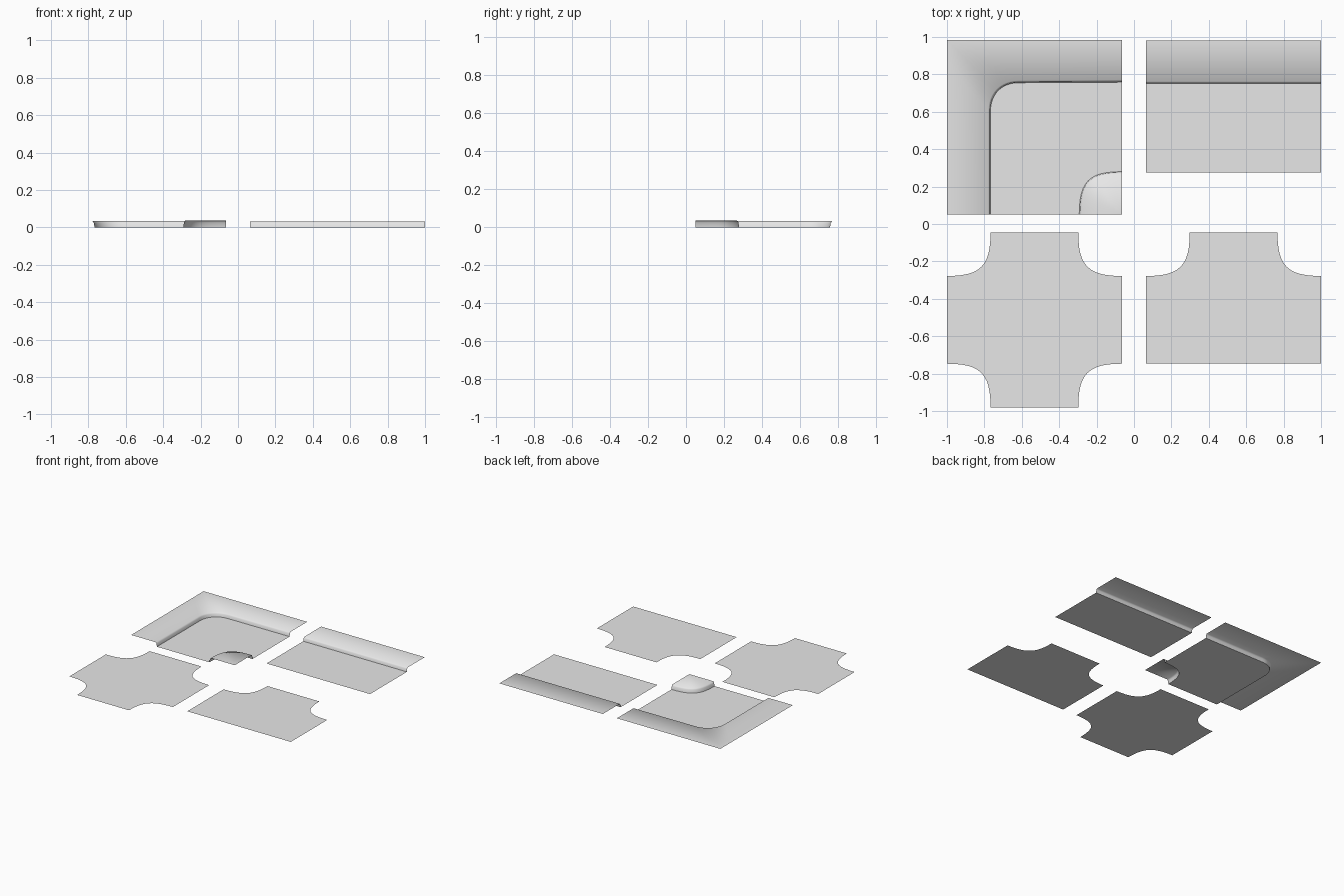
import bpy, bmesh
from mathutils import Vector
from mathutils.geometry import interpolate_bezier

cube = bpy.data.objects.get("Cube")
if cube:
    bpy.data.objects.remove(cube, do_unlink=True)

grey = bpy.data.materials.new("light grey")
grey.use_nodes = True
grey.diffuse_color = (0.8, 0.8, 0.8, 1)
grey.node_tree.nodes["Principled BSDF"].inputs["Base Color"].default_value = (0.8, 0.8, 0.8, 1)


def add_object(name, bm, smooth):
    bmesh.ops.remove_doubles(bm, verts=bm.verts, dist=0.0002)
    for face in bm.faces:
        face.smooth = smooth
    mesh = bpy.data.meshes.new(name)
    bm.to_mesh(mesh)
    bm.free()
    mesh.materials.append(grey)
    bpy.context.collection.objects.link(bpy.data.objects.new(name, mesh))


def bend(start, corner, end, pull, count=13):
    """Soft curve from start to end, drawn towards a corner."""
    a, c, b = (Vector((*p, 0)) for p in (start, corner, end))
    return [p.to_2d() for p in
            interpolate_bezier(a, a.lerp(c, pull), b.lerp(c, pull), b, count)]


def road(name, outline):
    """Flat sheet on the ground."""
    bm = bmesh.new()
    face = bm.faces.new([bm.verts.new((*p, 0)) for p in outline])
    face.normal_update()
    if face.normal.z < 0:
        face.normal_flip()
    bmesh.ops.triangulate(bm, faces=bm.faces[:])
    add_object(name, bm, False)


def kerb(name, path, outer, height):
    """Rounded kerb rising on the left of a path, with paving out to the outer line."""
    path = [Vector(p) for p in path]
    sides = []
    for i in range(len(path)):
        t = (path[min(i + 1, len(path) - 1)] - path[max(i - 1, 0)]).normalized()
        sides.append(Vector((-t.y, t.x)))
    bm = bmesh.new()
    rows = []
    for inset, rise in ((0, 0), (0.004, 0.7), (0.012, 1)):
        rows.append([bm.verts.new((*(p + s * inset), rise * height))
                     for p, s in zip(path, sides)])
    rows.append([bm.verts.new((*p, height)) for p in outer])
    for low, high in zip(rows, rows[1:]):
        for i in range(len(path) - 1):
            bm.faces.new((low[i], low[i + 1], high[i + 1], high[i]))
    add_object(name, bm, True)


# Tile limits: far and near edges, and the lane edges on each side
X0, X1, LANE0, LANE1 = -1.0, -0.065, -0.767, -0.298
Y0, Y1, ROW0, ROW1 = -0.98, -0.045, -0.747, -0.278
PULL = 0.77

# Crossroads: four soft notches
crossroads = (bend((X0, ROW1), (LANE0, ROW1), (LANE0, Y1), PULL)
              + bend((LANE1, Y1), (LANE1, ROW1), (X1, ROW1), PULL)
              + bend((X1, ROW0), (LANE1, ROW0), (LANE1, Y0), PULL)
              + bend((LANE0, Y0), (LANE0, ROW0), (X0, ROW0), PULL))
road("crossroads_road", crossroads)

# Junction: two soft notches and a straight edge
junction = (bend((-X1, ROW1), (-LANE1, ROW1), (-LANE1, Y1), PULL)
            + bend((-LANE0, Y1), (-LANE0, ROW1), (-X0, ROW1), PULL)
            + [(-X0, ROW0), (-X1, ROW0)])
road("junction_road", junction)

# Straight road with a pavement along the back
BACK, KERB, FRONT = 0.98, 0.75, 0.275
road("straight_road", [(-X1, FRONT), (-X0, FRONT), (-X0, KERB), (-X1, KERB)])
kerb("straight_pavement", [(-X1, KERB), (-X0, KERB)],
     [(-X1, BACK), (-X0, BACK)], 0.032)

# Corner road between an outer pavement and a small inner one
LOW, TOP, BEND = 0.05, 0.985, 0.755
outer_path = ([Vector((LANE0, LOW))]
              + bend((LANE0, BEND - 0.15), (LANE0, BEND), (LANE0 + 0.15, BEND), 0.6)
              + [Vector((X1, BEND + 0.003))])
inner_path = bend((X1, 0.28), (LANE1 + 0.005, 0.28), (LANE1 + 0.005, LOW), PULL)
road("corner_road", outer_path + inner_path)

# The outer line turns at the middle of the bend
half = len(outer_path) // 2
outline = []
for i, p in enumerate(outer_path):
    if i == half:
        outline.append((X0, TOP))
    elif i < half:
        outline.append((X0, LOW + (p.y - LOW) * (TOP - LOW) / (outer_path[half].y - LOW)))
    else:
        outline.append((X1 + (p.x - X1) * (X0 - X1) / (outer_path[half].x - X1), TOP))
kerb("corner_outer_pavement", outer_path, outline, 0.034)
kerb("corner_inner_pavement", inner_path, [(X1, LOW)] * len(inner_path), 0.037)
